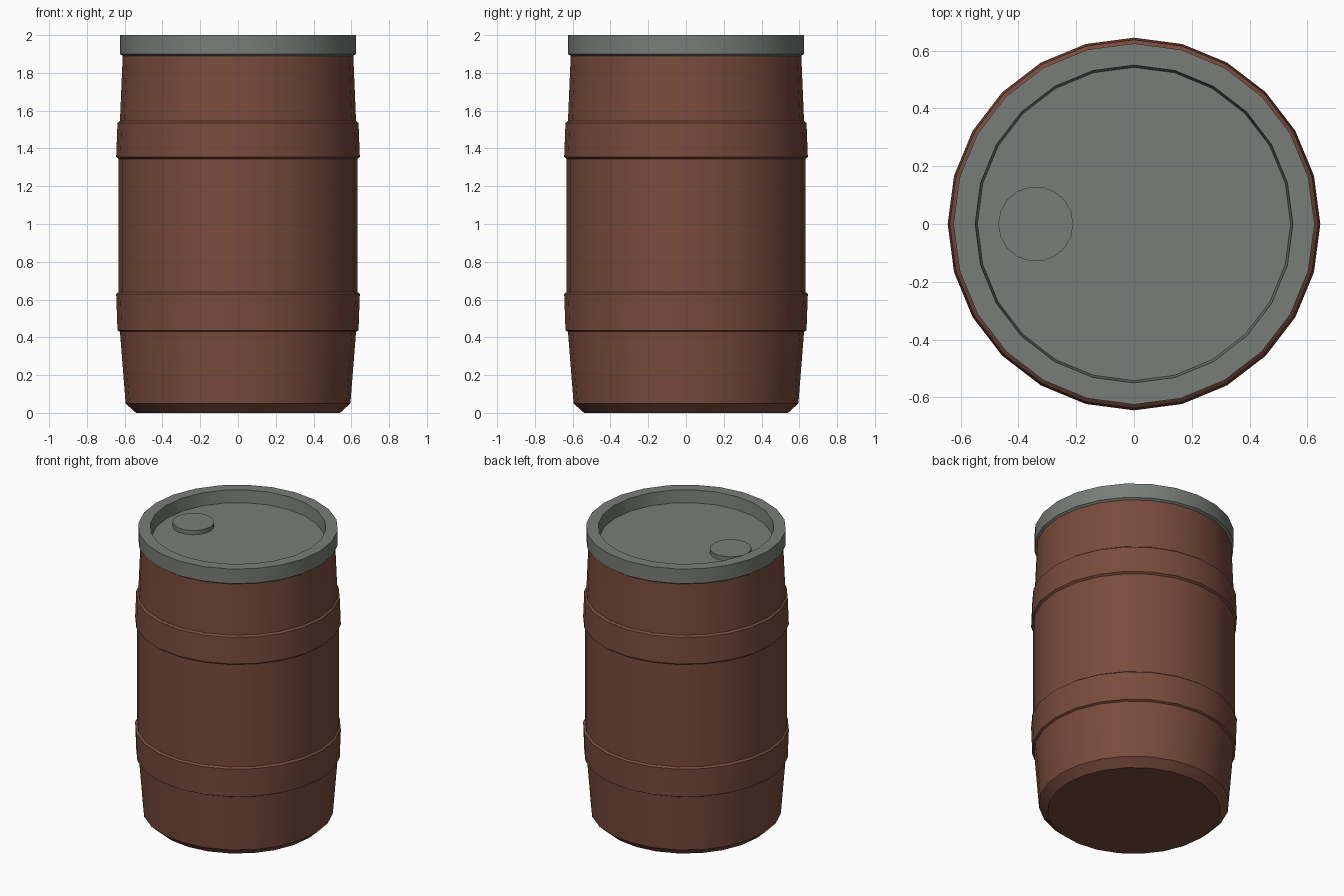
import bpy
import math

cube = bpy.data.objects.get("Cube")
if cube:
    bpy.data.objects.remove(cube)


def make_material(name, color):
    mat = bpy.data.materials.new(name)
    mat.use_nodes = True
    mat.diffuse_color = color
    mat.node_tree.nodes["Principled BSDF"].inputs["Base Color"].default_value = color
    return mat


def lathe(name, profile, sides, mat, x=0.0):
    """Turn (radius, height) points about a vertical axis and cap both ends."""
    verts, faces = [], []
    for r, z in profile:
        for i in range(sides):
            a = math.tau * i / sides
            verts.append((x + r * math.cos(a), r * math.sin(a), z))
    for k in range(len(profile) - 1):
        for i in range(sides):
            j = (i + 1) % sides
            lo, hi = k * sides, (k + 1) * sides
            faces.append((lo + i, lo + j, hi + j, hi + i))
    faces.append(tuple(reversed(range(sides))))
    faces.append(tuple(range(len(verts) - sides, len(verts))))
    mesh = bpy.data.meshes.new(name)
    mesh.from_pydata(verts, [], faces)
    mesh.materials.append(mat)
    obj = bpy.data.objects.new(name, mesh)
    bpy.context.collection.objects.link(obj)
    bpy.ops.object.select_all(action="DESELECT")
    obj.select_set(True)
    bpy.context.view_layer.objects.active = obj
    bpy.ops.object.shade_smooth_by_angle(angle=math.radians(30))
    return obj


brown = make_material("rust brown", (0.19, 0.07, 0.045, 1))
grey = make_material("lid grey", (0.19, 0.205, 0.19, 1))

# Barrel body with its two raised bands
lathe("barrel_body", [
    (0.54, 0), (0.595, 0.05), (0.625, 0.43),
    (0.638, 0.437), (0.645, 0.63), (0.632, 0.64),
    (0.632, 1.345), (0.645, 1.355), (0.638, 1.535), (0.625, 1.545),
    (0.61, 1.90),
], 24, brown)

# Lid with a raised rim around a sunken floor
lathe("lid", [
    (0.61, 1.89), (0.625, 1.90), (0.625, 2.0),
    (0.55, 2.0), (0.542, 1.915),
], 24, grey)

# Filler cap standing on the lid floor
lathe("filler_cap", [(0.13, 1.91), (0.13, 1.945)], 18, grey, x=-0.34)
